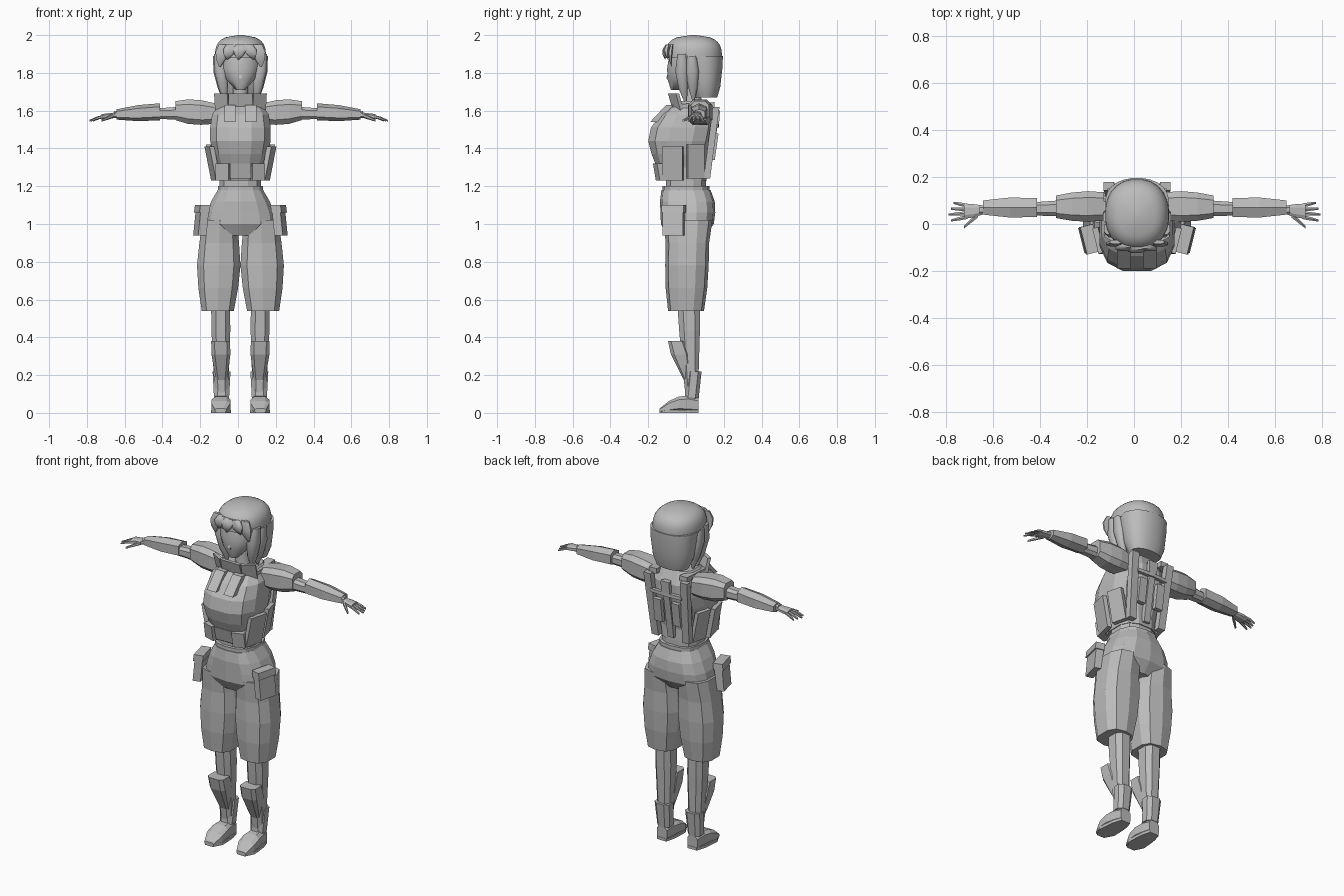
import bpy, bmesh, math
from mathutils import Vector, Matrix

old = bpy.data.objects.get("Cube")
if old:
    bpy.data.objects.remove(old)

GREY = (0.5, 0.5, 0.5, 1)
material = bpy.data.materials.new("plain grey")
material.use_nodes = True
material.diffuse_color = GREY
material.node_tree.nodes["Principled BSDF"].inputs["Base Color"].default_value = GREY

# Mirror plane of the body, and of the slightly offset arms
BODY = 0.013
ARMS = 0.003


def outline(sides, square):
    """Rounded-square outline that touches the unit box."""
    def soften(value):
        return math.copysign(abs(value) ** square, value)
    angles = [(i + 0.5) * math.tau / sides for i in range(sides)]
    points = [Vector((soften(math.cos(a)), soften(math.sin(a)))) for a in angles]
    reach_u = max(p.x for p in points)
    reach_v = max(p.y for p in points)
    return [Vector((p.x / reach_u, p.y / reach_v)) / 2 for p in points]


def spread(value, count):
    """Repeat a single size for every ring."""
    return value if isinstance(value, (list, tuple)) else [value] * count


def loft(name, start, end, widths, depths, sides=8, square=0.75,
         bow=0, turn=0, smooth=0, plane=BODY, mirror=1):
    """Skin evenly spaced rings from start to end, square to the main axis."""
    start, end = Vector(start), Vector(end)
    count = max(len(s) if isinstance(s, (list, tuple)) else 2 for s in (widths, depths))
    widths, depths = spread(widths, count), spread(depths, count)
    along = max(range(3), key=lambda axis: abs(end[axis] - start[axis]))
    across, upward = [axis for axis in range(3) if axis != along]
    spin = Matrix.Rotation(math.radians(turn), 2)

    bm = bmesh.new()
    rings = []
    for i, (width, depth) in enumerate(zip(widths, depths)):
        t = i / (count - 1)
        centre = start.lerp(end, t)
        centre[upward] += bow * math.sin(math.pi * t)
        ring = []
        for p in outline(sides, square):
            offset = spin @ Vector((p.x * width, p.y * depth))
            co = centre.copy()
            co[across] += offset.x
            co[upward] += offset.y
            ring.append(bm.verts.new((plane + mirror * co.x, co.y, co.z)))
        rings.append(ring)
    for low, high in zip(rings, rings[1:]):
        for i in range(sides):
            j = (i + 1) % sides
            bm.faces.new((low[i], low[j], high[j], high[i]))
    bm.faces.new(rings[0])
    bm.faces.new(rings[-1])
    bmesh.ops.recalc_face_normals(bm, faces=bm.faces)

    mesh = bpy.data.meshes.new(name)
    bm.to_mesh(mesh)
    bm.free()
    mesh.materials.append(material)
    ob = bpy.data.objects.new(name, mesh)
    bpy.context.collection.objects.link(ob)
    if smooth:
        bpy.ops.object.select_all(action='DESELECT')
        ob.select_set(True)
        bpy.context.view_layer.objects.active = ob
        bpy.ops.object.shade_smooth_by_angle(angle=math.radians(smooth))


def pair(name, *shape, **options):
    """Left and right copies of a part."""
    loft("left_" + name, *shape, **options)
    loft("right_" + name, *shape, mirror=-1, **options)


def plate(name, *shape, **options):
    loft(name, *shape, sides=4, **options)


def plates(name, *shape, **options):
    pair(name, *shape, sides=4, **options)


def arm_part(name, *shape, **options):
    pair(name, *shape, plane=ARMS, **options)


# Head and neck
loft("head", (0, -.05, 1.71), (0, .02, 1.93), (.05, .15, .2, .21, .2),
     (.06, .13, .17, .19, .2), sides=16, square=1, smooth=60)
loft("neck", (0, .04, 1.58), (0, .03, 1.76), (.11, .08, .08), (.12, .09, .09), square=1, smooth=60)
plate("nose", (0, -.09, 1.77), (0, -.085, 1.82), (.018, .004), (.03, .01))

# Bobbed hair: domed crown, back, fringe and hanging locks
RINGS = 10
dome = [(1 - (i / RINGS) ** 3) ** 0.4 for i in range(RINGS)] + [0.1]
loft("hair_crown", (0, .04, 1.88), (0, .04, 2), [.27 * d for d in dome],
     [.3 * d for d in dome], sides=24, square=.9, smooth=60)
loft("hair_back", (0, .105, 1.67), (0, .09, 1.89), (.19, .235, .25, .265, .27),
     (.12, .16, .18, .2, .21), sides=24, square=.9, smooth=60)
lock = (.05, .07, .05, .006)
for x, tip, z in ((-.09, -.11, 1.83), (-.05, -.07, 1.87), (0, -.01, 1.87),
                  (.04, .07, 1.87), (.09, .11, 1.83)):
    loft("fringe_lock", (x, 3 * x * x - .1, 1.95), (tip, 3 * tip * tip - .11, z),
         lock, [w / 3 for w in lock], bow=-.01, smooth=60)
pair("cheek_lock", (.115, -.02, 1.9), (.08, 0, 1.63), lock, lock, bow=-.01, smooth=60)
pair("ear_lock", (.12, .03, 1.89), (.085, .04, 1.64), lock, lock, smooth=60)

# Vest with a raised chest
loft("vest", (0, -.01, 1.23), (0, .04, 1.65), (.23, .24, .29, .32, .32, .3, .2),
     (.24, .26, .3, .34, .34, .29, .16), sides=12, bow=-.045)
loft("waist", (0, 0, 1.17), (0, 0, 1.25), .22, .21, sides=12)
plate("collar_front", (0, -.06, 1.6), (0, -.085, 1.69), .125, .02)
plates("collar_wing", (.095, -.04, 1.6), (.1, -.065, 1.69), .08, .02, turn=30)
plates("chest_strap", (.055, -.17, 1.54), (.055, -.085, 1.63), .06, .04)
plate("belly_plate", (0, -.13, 1.24), (0, -.15, 1.32), .11, .03)
plates("belly_pouch", (.09, -.125, 1.23), (.09, -.14, 1.32), .07, .05, turn=18)
plates("side_plate", (.13, -.07, 1.23), (.165, -.07, 1.41), .025, .11, turn=-14)
plates("rear_side_plate", (.125, .05, 1.24), (.16, .05, 1.42), .025, .09, turn=14)

# Back harness
plates("shoulder_strap", (.1, -.03, 1.62), (.1, .15, 1.63), .05, .03)
plates("back_strap", (.1, .11, 1.24), (.12, .16, 1.62), .045, .035)
plates("back_bar", (0, .165, 1.52), (.1, .16, 1.52), .02, .02)
plates("shoulder_blade_plate", (.06, .14, 1.34), (.06, .16, 1.48), .05, .025)
plate("spine_plate", (0, .11, 1.25), (0, .165, 1.6), .04, .03)
plate("spine_clip", (0, .165, 1.53), (0, .17, 1.6), .055, .02)

# Baggy shorts with hip pockets
loft("shorts_hips", (0, 0, .94), (0, 0, 1.18), (.2, .38, .36, .31, .24),
     (.2, .28, .29, .29, .26), sides=14, bow=.01)
loft("waistband", (0, 0, 1.17), (0, 0, 1.2), .24, .25, sides=14)
pair("shorts_leg", (.12, 0, .54), (.11, .01, 1.02), (.17, .21, .23, .21, .18),
     (.19, .22, .23, .23, .26), sides=10)
plates("hip_pocket", (.215, -.065, .94), (.2, -.065, 1.09), .045, .11, turn=-14)
plates("pocket_flap", (.205, -.065, 1.06), (.2, -.065, 1.1), .055, .12, turn=-14)

# Lower legs, shin guards and shoes
pair("lower_leg", (.1, .03, .07), (.105, .015, .56), (.065, .08, .09, .1, .1),
     (.06, .08, .095, .11, .12))
pair("shin_guard", (.1, .01, .17), (.105, -.05, .38), (.055, .08, .1, .1),
     (.04, .07, .1, .09), square=.5)
pair("ankle_cuff", (.1, .03, .08), (.1, .045, .22), (.08, .095), .075)
pair("shoe", (.105, -.14, .013), (.1, .065, .04), (.06, .1, .1, .085, .065),
     (.02, .06, .08, .09, .08), bow=.02, square=.6)
plates("sole", (.105, -.14, .008), (.1, .067, .008), (.05, .105, .1, .09, .06), .016)

# Arms with shoulder pads and bracers
arm_part("arm", (.12, .07, 1.59), (.66, .06, 1.58), (.1, .075, .06, .05, .036),
         (.1, .075, .06, .05, .036))
arm_part("shoulder_pad", (.13, .075, 1.585), (.335, .073, 1.6), (.12, .13, .12, .095),
         (.11, .13, .13, .1), square=.6)
arm_part("bracer", (.415, .07, 1.594), (.645, .07, 1.58), (.08, .085, .06),
         (.09, .085, .055), sides=6)

# Hands with splayed fingers
arm_part("palm", (.64, .06, 1.578), (.725, .053, 1.568), (.036, .055, .063), .028)
for i in range(4):
    root = Vector((.71, .03 + .016 * i, 1.57))
    tip = Vector((.79 - .01 * abs(i - 1), .015 + .025 * i, 1.547))
    arm_part("finger", root, tip, (.017, .015, .009), (.017, .015, .009), sides=6, bow=.003)
arm_part("thumb", (.665, .04, 1.572), (.725, -.013, 1.548), (.024, .012), (.024, .012), sides=6)
